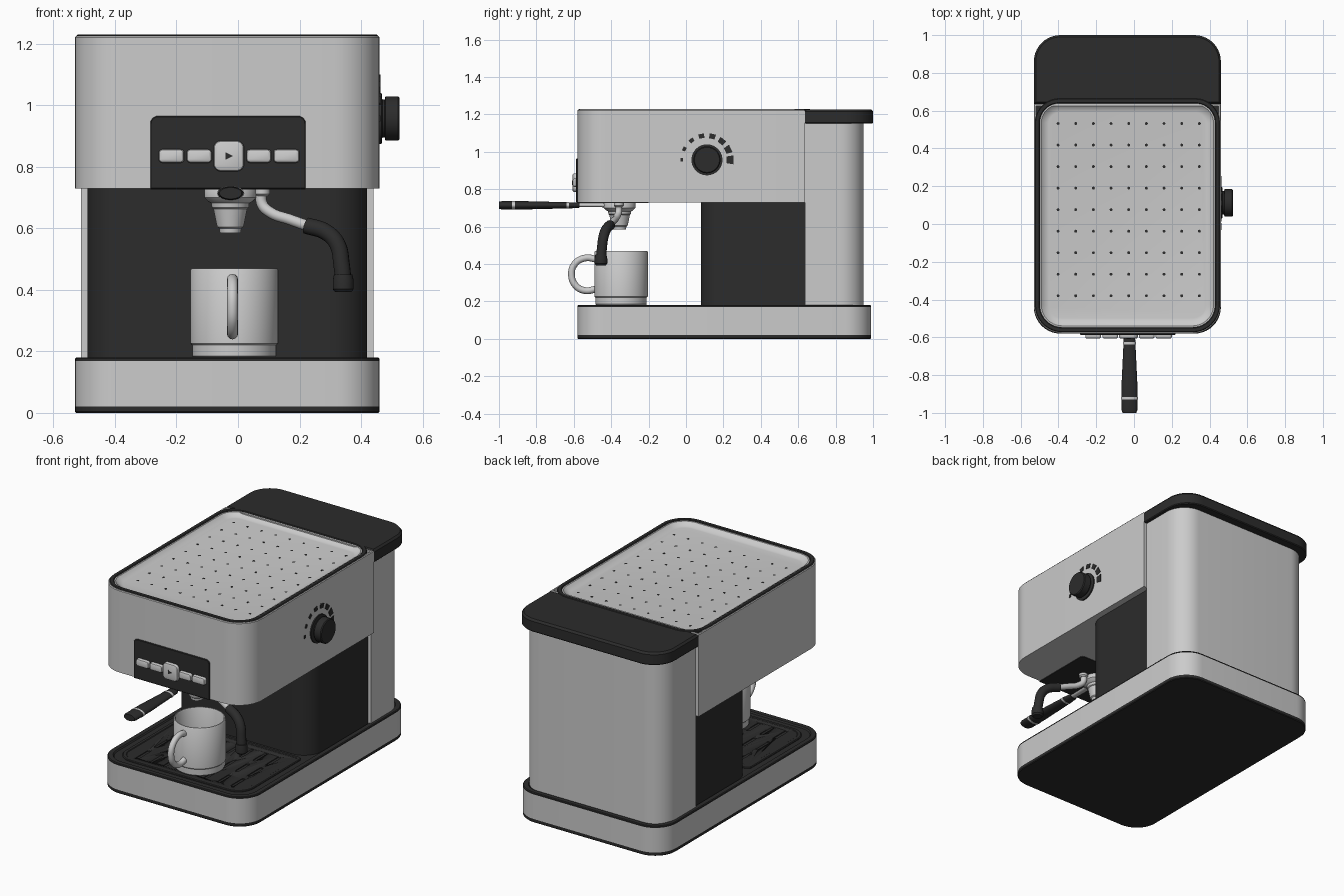
import bpy, bmesh
from math import pi, cos, sin, radians
from mathutils import Matrix, Vector

if "Cube" in bpy.data.objects:
    bpy.data.objects.remove(bpy.data.objects["Cube"])

BLACK = bpy.data.materials.new("black_plastic")
BLACK.diffuse_color = (0.025, 0.025, 0.025, 1)
BLACK.use_nodes = True
BLACK.node_tree.nodes["Principled BSDF"].inputs["Base Color"].default_value = BLACK.diffuse_color
FRONT = Matrix.Rotation(pi / 2, 4, 'X')   # local z points to -y
SIDE = Matrix.Rotation(pi / 2, 4, 'Y')    # local z points to +x


def skin(bm, rings):
    """Bridge equal-length point rings and cap both ends."""
    loops = [[bm.verts.new(p) for p in ring] for ring in rings]
    n = len(loops[0])
    for a, b in zip(loops, loops[1:]):
        for i in range(n):
            bm.faces.new((a[i], a[(i + 1) % n], b[(i + 1) % n], b[i]))
    bm.faces.new(loops[0][::-1])
    bm.faces.new(loops[-1])


def shade(ob, mat):
    if mat:
        ob.data.materials.append(mat)
    bpy.ops.object.select_all(action='DESELECT')
    ob.select_set(True)
    bpy.context.view_layer.objects.active = ob
    bpy.ops.object.shade_smooth_by_angle(angle=radians(35))
    return ob


def finish(name, bm, mat=None, mtx=None):
    bmesh.ops.remove_doubles(bm, verts=bm.verts, dist=1e-5)
    bmesh.ops.recalc_face_normals(bm, faces=bm.faces)
    if mtx:
        bm.transform(mtx)
    me = bpy.data.meshes.new(name)
    bm.to_mesh(me)
    bm.free()
    ob = bpy.data.objects.new(name, me)
    bpy.context.collection.objects.link(ob)
    return shade(ob, mat)


def outline(rect, rf, rb, inset, z, n=10):
    """Rounded rectangle, separate radii for front (-y) and back (+y) corners."""
    x0, x1, y0, y1 = rect
    x0, x1, y0, y1 = x0 + inset, x1 - inset, y0 + inset, y1 - inset
    rf, rb = max(rf - inset, 0), max(rb - inset, 0)
    pts = []
    for cx, cy, r, a in ((x1 - rb, y1 - rb, rb, 0), (x0 + rb, y1 - rb, rb, 90),
                         (x0 + rf, y0 + rf, rf, 180), (x1 - rf, y0 + rf, rf, 270)):
        for i in range(n + 1):
            t = radians(a + 90 * i / n)
            pts.append((cx + r * cos(t), cy + r * sin(t), z))
    return pts


def loft(name, rect, rf, rb, steps, mat=None, mtx=None):
    bm = bmesh.new()
    skin(bm, [outline(rect, rf, rb, i, z) for i, z in steps])
    return finish(name, bm, mat, mtx)


def lathe(name, profile, mtx, mat=None, seg=40):
    bm = bmesh.new()
    skin(bm, [[(r * cos(2 * pi * i / seg), r * sin(2 * pi * i / seg), z)
               for i in range(seg)] for r, z in [(0.0001, profile[0][1])] + profile
              + [(0.0001, profile[-1][1])]])
    return finish(name, bm, mat, mtx)


def tube(name, pts, r, mat=None):
    cu = bpy.data.curves.new(name, 'CURVE')
    cu.dimensions = '3D'
    cu.bevel_depth, cu.bevel_resolution, cu.resolution_u = r, 4, 8
    cu.use_fill_caps = True
    sp = cu.splines.new('BEZIER')
    sp.bezier_points.add(len(pts) - 1)
    for bp, p in zip(sp.bezier_points, pts):
        bp.co = p
        bp.handle_left_type = bp.handle_right_type = 'AUTO'
    ob = bpy.data.objects.new(name, cu)
    bpy.context.collection.objects.link(ob)
    bpy.ops.object.select_all(action='DESELECT')
    ob.select_set(True)
    bpy.context.view_layer.objects.active = ob
    bpy.ops.object.convert(target='MESH')
    return shade(bpy.context.object, mat)


# Base with dark foot and recessed dark deck
BASE = (-0.53, 0.46, -0.58, 0.99)
loft("base_foot", BASE, .14, .14, [(.004, 0), (0, .004), (0, .021)], BLACK)
loft("base", BASE, .14, .14, [(0, .021), (0, .169)])
loft("base_deck", BASE, .14, .14, [(0, .169), (0, .176), (.004, .18), (.03, .18),
                                   (.036, .172)], BLACK)

# Drip tray with slots
tray = loft("drip_tray", (-.46, .39, -.51, .06), .1, .03,
            [(0, .165), (0, .176), (.004, .18), (.02, .18), (.024, .177)], BLACK)
bm = bmesh.new()
for i in range(8):
    for j in range(3):
        x, y = -.035 + (i - 3.5) * .09, -.40 + j * .17
        skin(bm, [outline((x - .01, x + .01, y - .06, y + .06), .0099, .0099, 0, z, 4)
                  for z in (.168, .2)])
cutter = finish("slot_cutter", bm)
cutter.hide_render = True
cutter.hide_set(True)
mod = tray.modifiers.new("slots", 'BOOLEAN')
mod.operation, mod.object, mod.solver = 'DIFFERENCE', cutter, 'EXACT'

# Column, water tank and lid
loft("column", (-.49, .42, .08, .64), .12, 0, [(0, .165), (0, .735)], BLACK)
loft("water_tank", (-.51, .44, .635, .95), 0, .13, [(0, .165), (0, 1.16)])
loft("tank_lid", (-.53, .46, .636, 1.0), 0, .14,
     [(.004, 1.152), (0, 1.157), (0, 1.215), (.01, 1.227)], BLACK)

# Upper housing and cup warmer
loft("housing", (-.53, .46, -.58, .636), .15, 0,
     [(0, .73), (0, 1.221), (.004, 1.225), (.012, 1.225), (.012, 1.18)])
loft("housing_deck", (-.518, .448, -.568, .634), .138, 0, [(0, 1.175), (0, 1.192)], BLACK)
TOP = (-.525, .455, -.573, .665)
bm = bmesh.new()
skin(bm, [outline(TOP, .145, .13, i, z) for i, z in
          [(0, 1.185), (0, 1.226), (.004, 1.23), (.022, 1.23), (.026, 1.226), (.028, 1.195)]])
finish("warmer_rim", bm, BLACK)
loft("warmer_plate", TOP, .145, .13,
     [(.024, 1.188), (.024, 1.224), (.034, 1.224), (.044, 1.215), (.062, 1.205), (.075, 1.203)])
bm = bmesh.new()
for i in range(9):
    for j in range(9):
        x, y = -.402 + i * .0935, -.38 + j * .114
        skin(bm, [[(x + .008 * cos(k * pi / 4), y + .008 * sin(k * pi / 4), z)
                   for k in range(8)] for z in (1.2, 1.2035)])
finish("warmer_holes", bm, BLACK)

# Control panel, its underside and buttons
loft("control_panel", (-.285, .22, .728, .965), 0, .025,
     [(0, .565), (0, .584), (.003, .587)], BLACK, FRONT)
loft("brew_head_plate", (-.285, .22, -.583, -.2), 0, .02, [(0, .726), (0, .74)], BLACK)
for i, (x0, x1, h, r) in enumerate([(-.258, -.175, .022, .012), (-.167, -.085, .022, .012),
                                    (-.08, .02, .05, .025), (.027, .108, .022, .012),
                                    (.115, .2, .022, .012)]):
    loft(f"button_{i + 1}", (x0, x1, .835 - h, .835 + h), r, r,
         [(0, .58), (0, .598), (.003, .604), (.009, .607)], None, FRONT)
bm = bmesh.new()
skin(bm, [[(x, y, z) for x, z in ((-.04, .823), (-.016, .835), (-.04, .847))]
          for y in (-.604, -.6085)])
finish("start_symbol", bm, BLACK)

# Dial on the right side with growing marks
lathe("dial", [(.083, .45), (.083, .467), (.062, .469), (.062, .477), (.072, .479),
               (.072, .52), (.067, .525)], Matrix.Translation((0, .112, .957)) @ SIDE, BLACK)
bm = bmesh.new()
for i in range(8):
    mid, half, inner = 180 - i * 180 / 7, 4 + i * .8, .128 - i * .003
    arc = [(inner, -1), (.143, -1), (.143, 1), (inner, 1)]
    skin(bm, [[(x, .112 + r * cos(radians(mid + s * half)), .957 + r * sin(radians(mid + s * half)))
               for r, s in arc] for x in (.455, .463)])
finish("dial_marks", bm, BLACK)

# Portafilter: basket, neck, handle and metal rings
lathe("filter_basket", [(.078, .735), (.085, .725), (.085, .70), (.072, .687), (.062, .682),
                        (.06, .667), (.055, .663), (.043, .605), (.036, .6), (.034, .585)],
      Matrix.Translation((-.025, -.355, 0)))
GRIP = Matrix.Translation((-.024, 0, .714)) @ FRONT @ Matrix.Diagonal((1, .52, 1, 1))
lathe("filter_neck", [(.028, .40), (.02, .45), (.017, .58)], GRIP)
lathe("filter_handle", [(.024, .57), (.029, .58), (.032, .64), (.042, .85), (.042, .985),
                        (.036, 1.0)], GRIP, BLACK)
for i, (y, r) in enumerate(((.625, .034), (.915, .0445))):
    lathe(f"handle_ring_{i + 1}", [(r, y), (r, y + .014)], GRIP)

# Steam wand and its grip
lathe("wand_joint", [(.026, .735), (.026, .712), (.018, .705)],
      Matrix.Translation((.078, -.36, 0)), seg=24)
tube("steam_wand", [(.078, -.36, .73), (.078, -.36, .68), (.105, -.37, .652),
                    (.17, -.39, .628), (.24, -.41, .603)], .018)
tube("wand_grip", [(.222, -.405, .609), (.285, -.425, .588), (.322, -.44, .55),
                   (.337, -.45, .48), (.343, -.455, .41)], .027, BLACK)
lathe("wand_tip", [(.026, .393), (.034, .402), (.034, .43), (.03, .45)],
      Matrix.Translation((.342, -.455, 0)), BLACK, 24)

# Mug
lathe("mug", [(.134, .181), (.137, .185), (.137, .22), (.143, .226), (.143, .464), (.139, .47),
              (.134, .47), (.131, .464), (.131, .23), (.115, .21)],
      Matrix.Translation((-.012, -.347, 0)), seg=48)
tube("mug_handle", [(-.018, -.475, .425), (-.018, -.54, .432), (-.018, -.595, .40),
                    (-.018, -.612, .34), (-.018, -.59, .285), (-.018, -.54, .258),
                    (-.018, -.475, .268)], .018)
